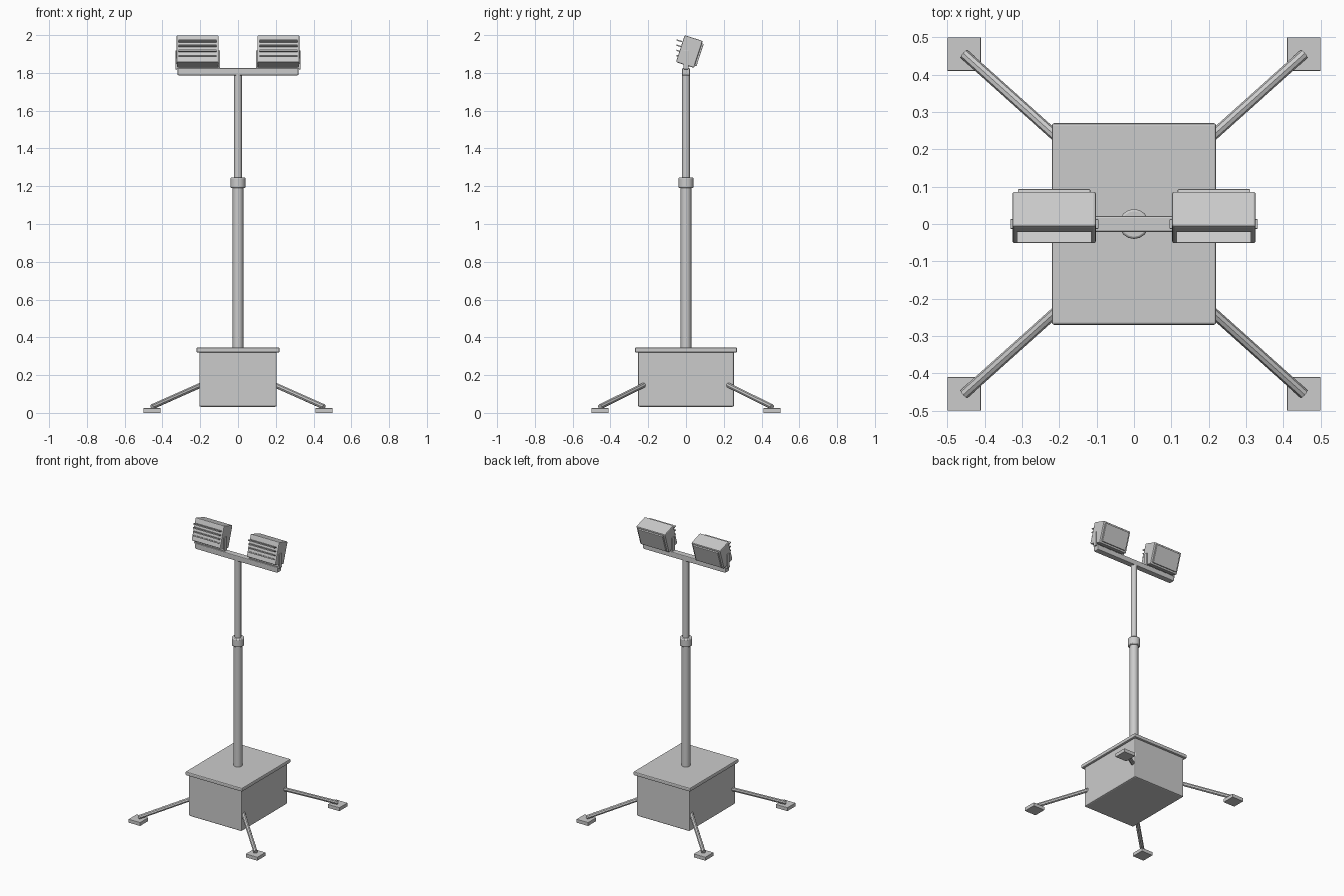
import bpy, math
from mathutils import Vector

cube = bpy.data.objects.get("Cube")
if cube:
    bpy.data.objects.remove(cube, do_unlink=True)

grey = bpy.data.materials.new("light_grey")
grey.use_nodes = True
colour = (0.6, 0.6, 0.6, 1)
grey.diffuse_color = colour
grey.node_tree.nodes["Principled BSDF"].inputs["Base Color"].default_value = colour


def finish(name, bevel):
    ob = bpy.context.object
    ob.name = name
    ob.data.materials.append(grey)
    if bevel:
        mod = ob.modifiers.new("Bevel", "BEVEL")
        mod.width = bevel
        mod.segments = 2
        mod.limit_method = "ANGLE"
        mod.angle_limit = math.radians(50)
    return ob


def box(name, centre, size, bevel=0.0, tilt=0.0):
    bpy.ops.mesh.primitive_cube_add(size=1, location=centre, rotation=(tilt, 0, 0))
    bpy.context.object.scale = size
    bpy.ops.object.transform_apply(location=False, rotation=False, scale=True)
    return finish(name, bevel)


def rod(name, start, end, radius, sides=16, bevel=0.0):
    a, b = Vector(start), Vector(end)
    bpy.ops.mesh.primitive_cylinder_add(vertices=sides, radius=radius,
                                        depth=(b - a).length, location=(a + b) / 2)
    ob = bpy.context.object
    ob.rotation_euler = (b - a).to_track_quat("Z", "Y").to_euler()
    bpy.ops.object.shade_smooth_by_angle(angle=math.radians(35))
    return finish(name, bevel)


# Base cabinet and lid
box("cabinet", (0, 0, 0.18), (0.41, 0.51, 0.295), 0.008)
box("cabinet_lid", (0, 0, 0.333), (0.44, 0.54, 0.026), 0.006)

# Telescopic mast
rod("lower_mast", (0, 0, 0.34), (0, 0, 1.2), 0.028)
rod("mast_collar", (0, 0, 1.19), (0, 0, 1.247), 0.04, bevel=0.006)
rod("upper_mast", (0, 0, 1.2), (0, 0, 1.8), 0.021)
box("crossbar", (0, 0, 1.806), (0.64, 0.042, 0.038), 0.005)

# Outrigger legs with foot pads
for sx, side in ((1, "left"), (-1, "right")):
    for sy, end in ((-1, "front"), (1, "back")):
        rod(f"{end}_{side}_leg", (sx * 0.19, sy * 0.218, 0.15),
            (sx * 0.455, sy * 0.455, 0.032), 0.014, 8)
        box(f"{end}_{side}_foot", (sx * 0.455, sy * 0.455, 0.0125), (0.09, 0.09, 0.025), 0.002)

# Floodlights, tilted so the lens faces back and down
tilt = math.radians(-18)
forward = Vector((0, math.cos(tilt), math.sin(tilt)))
for sx, side in ((1, "left"), (-1, "right")):
    centre = Vector((sx * 0.214, 0.0175, 1.913))
    box(f"{side}_lamp_housing", centre, (0.224, 0.1, 0.15), 0.006, tilt)
    box(f"{side}_lamp_lens", centre + forward * 0.053, (0.194, 0.014, 0.124), 0.002, tilt)
    for i in range(5):
        box(f"{side}_cooling_fin_{i + 1}", (sx * 0.214, -0.036, 1.86 + i * 0.0275),
            (0.2, 0.03, 0.007), 0.0, tilt)
    # U bracket
    box(f"{side}_bracket_base", (sx * 0.214, 0, 1.826), (0.234, 0.026, 0.01))
    for dx, part in ((-1, "inner"), (1, "outer")):
        box(f"{side}_{part}_bracket_arm", (sx * (0.213 + dx * 0.113), 0, 1.869),
            (0.01, 0.026, 0.1), 0.002)
